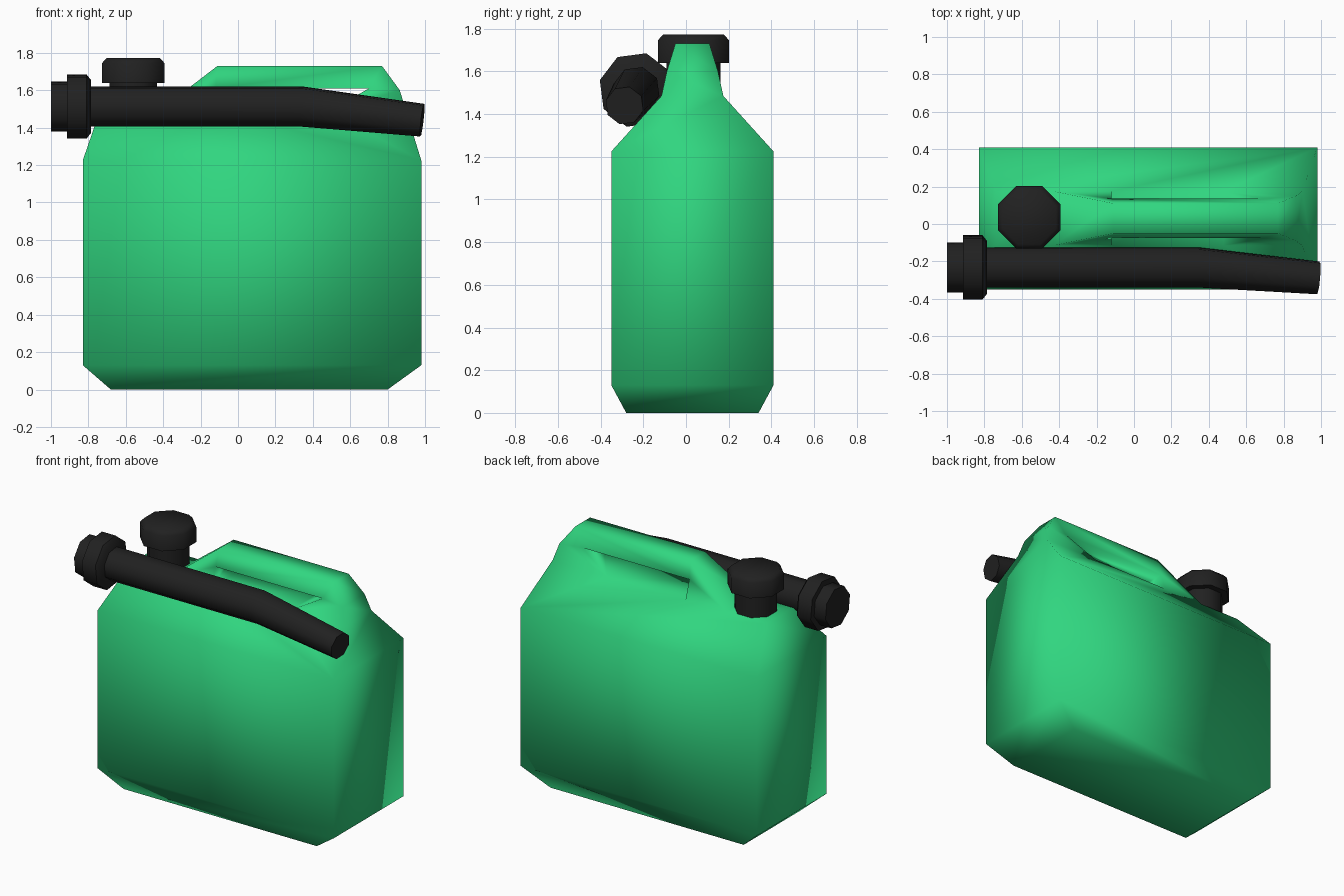
import bpy, bmesh, math
from mathutils import Vector

if "Cube" in bpy.data.objects:
    bpy.data.objects.remove(bpy.data.objects["Cube"])


def material(name, rgb):
    m = bpy.data.materials.new(name)
    m.diffuse_color = (*rgb, 1)
    m.use_nodes = True
    m.node_tree.nodes["Principled BSDF"].inputs["Base Color"].default_value = m.diffuse_color
    return m


GREEN = material("green_plastic", (0.03, 0.67, 0.215))
BLACK = material("black_plastic", (0.015, 0.015, 0.015))


def finish(name, bm, mat, angle=None):
    bmesh.ops.recalc_face_normals(bm, faces=bm.faces)
    me = bpy.data.meshes.new(name)
    bm.to_mesh(me)
    bm.free()
    me.materials.append(mat)
    ob = bpy.data.objects.new(name, me)
    bpy.context.collection.objects.link(ob)
    bpy.ops.object.select_all(action='DESELECT')
    bpy.context.view_layer.objects.active = ob
    ob.select_set(True)
    if angle is None:
        bpy.ops.object.shade_smooth()
    else:
        bpy.ops.object.shade_smooth_by_angle(angle=math.radians(angle))
    return ob


def loft(name, rings, turn, mat, sides=8):
    """Closed round part from (centre, direction, radius) rings."""
    bm = bmesh.new()
    loops = []
    for centre, direction, r in rings:
        d = Vector(direction).normalized()
        ref = Vector((0, 1, 0))
        u = (ref - d * ref.dot(d)).normalized()
        v = u.cross(d) * -1
        loops.append([bm.verts.new(Vector(centre) + r * (
            u * math.cos(turn + math.tau * k / sides)
            + v * math.sin(turn + math.tau * k / sides))) for k in range(sides)])
    for p, q in zip(loops, loops[1:]):
        for k in range(sides):
            n = (k + 1) % sides
            bm.faces.new((p[k], p[n], q[n], q[k]))
    bm.faces.new(loops[0])
    bm.faces.new(loops[-1])
    return finish(name, bm, mat, 50)


# Can body with moulded handle: half profile points (x, z, half width), mirrored in y
CY = 0.03
points = {
    'A0': (-0.68, 0, 0.31), 'B0': (0.80, 0, 0.31),
    'A1': (-0.83, 0.13, 0.38), 'B1': (0.98, 0.13, 0.38),
    'A2': (-0.83, 1.225, 0.38), 'B2': (0.98, 1.225, 0.38),
    'a': (-0.74, 1.485, 0.145), 'b': (-0.43, 1.485, 0.145),
    'c': (-0.12, 1.485, 0.145), 'd': (0.48, 1.485, 0.145),
    'e': (0.90, 1.485, 0.145), 'f': (0.865, 1.6, 0.12),
    'g': (0.77, 1.73, 0.08), 'h': (-0.11, 1.73, 0.08),
    'i': (-0.12, 1.61, 0.105), 'j': (0.70, 1.61, 0.105),
}
# Faces on each side, then edges bridged from side to side
sides = ['A0 B0 B1 A1', 'A1 B1 B2 A2', 'A2 B2 e d c b a',
         'b c i h', 'i j g h', 'd e f j', 'j f g']
bridges = ['A0 B0', 'A0 A1', 'A1 A2', 'A2 a', 'B0 B1', 'B1 B2', 'B2 e',
           'a b', 'c d', 'c i', 'i j', 'j d', 'b h', 'h g', 'g f', 'f e']
bm = bmesh.new()
half = [{k: bm.verts.new((x, CY + s * w, z)) for k, (x, z, w) in points.items()}
        for s in (-1, 1)]
for side in half:
    for f in sides:
        bm.faces.new([side[k] for k in f.split()])
for e in bridges:
    p, q = e.split()
    bm.faces.new((half[0][p], half[0][q], half[1][q], half[1][p]))
finish("can_body", bm, GREEN)

# Filler neck and screw cap
up = (0, 0, 1)
eighth = math.pi / 8
loft("filler_neck", [((-0.56, 0.035, z), up, 0.137) for z in (1.44, 1.66)], eighth, BLACK)
loft("filler_cap", [((-0.56, 0.035, z), up, r) for z, r in
                    ((1.64, 0.181), (1.745, 0.181), (1.772, 0.155))], eighth, BLACK)

# Spout lying along the front shoulder: bent tube, collar and end plug
turn = math.radians(30)
ax = (1, 0, 0)
Y, Z = -0.232, 1.513
end_dir = (0.655, -0.055, -0.075)
loft("spout_tube", [((-0.85, Y, Z), ax, 0.111), ((0.34, Y, Z), (1, -0.04, -0.06), 0.111),
                    ((0.985, -0.288, 1.44), end_dir, 0.091)], turn, BLACK)
loft("spout_collar", [((x, Y, Z), ax, r) for x, r in
                      ((-0.913, 0.178), (-0.81, 0.178), (-0.787, 0.148))], turn, BLACK)
loft("spout_plug", [((x, Y, Z), ax, 0.139) for x in (-1.0, -0.89)], turn, BLACK)
